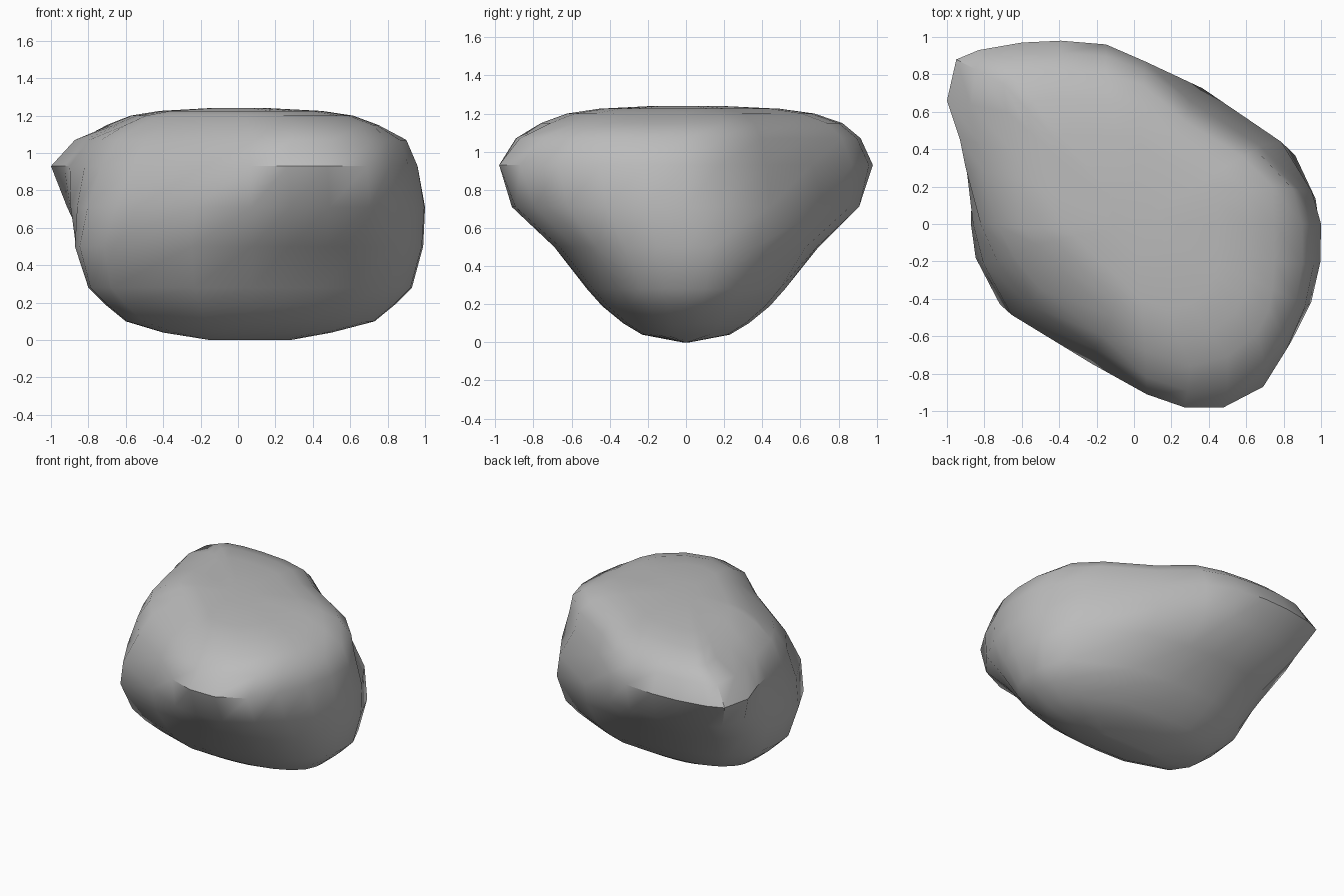
import bpy, bmesh, math

cube = bpy.data.objects.get("Cube")
if cube:
    bpy.data.objects.remove(cube, do_unlink=True)

# Sharp rim of the boulder, seen from above, counter-clockwise
OUTLINE = [(1, 0), (.92, .18), (.7, .42), (.31, .66), (.06, .87), (-.15, .96),
           (-.39, .98), (-.6, .97), (-.83, .93), (-.95, .88), (-1, .66),
           (-.93, .45), (-.9, .3), (-.82, 0), (-.73, -.2), (-.56, -.43),
           (-.2, -.67), (.07, -.91), (.28, -.98), (.5, -.98), (.72, -.87),
           (.85, -.67), (.95, -.45), (1, -.22)]

# Edge of the flat top, matching the rim point by point
TOP_EDGE = [(.75, 0), (.74, .2), (.58, .36), (.27, .55), (.05, .74), (-.15, .8),
            (-.37, .82), (-.53, .82), (-.65, .8), (-.7, .75), (-.68, .6),
            (-.66, .4), (-.64, .25), (-.6, -.02), (-.52, -.11), (-.4, -.23),
            (-.12, -.49), (.06, -.68), (.3, -.76), (.5, -.71), (.66, -.58),
            (.72, -.46), (.74, -.35), (.75, -.2)]

# Underside: height, reach to -x, reach to +x, half depth in y
UNDERSIDE = [(0, .15, .28, .02), (.04, .4, .5, .23), (.1, .6, .73, .33),
             (.19, .71, .84, .44), (.28, .8, .93, .52), (.5, .9, .99, .7),
             (.71, .96, 1, .92), (.93, 1, .96, .98)]
# Crown of the boulder: height, scale of the top edge
CROWN = [(1.15, 1), (1.2, .82), (1.225, .6), (1.24, .22)]
RIM = .93
ROUND_BELOW = .52
POWER = 2.5


def lerp(a, b, t):
    return tuple(p + (q - p) * t for p, q in zip(a, b))


def rounded(x, y):
    """Point on a blocky unit oval in the same direction."""
    r = (abs(x) ** POWER + abs(y) ** POWER) ** (1 / POWER)
    return x / r, y / r


def underside_ring(z, left, right, depth):
    """The slanted rim turns into a blocky oval further down."""
    t = min(1, (RIM - z) / ROUND_BELOW)
    ring = []
    for x, y in OUTLINE:
        px, py = lerp((x, y / .98), rounded(x, y), t)
        ring.append((px * (right if px > 0 else left), py * depth, z))
    return ring


# Stone colour
stone = bpy.data.materials.new("stone grey")
stone.use_nodes = True
grey = (.5, .5, .5, 1)
stone.diffuse_color = grey
stone.node_tree.nodes["Principled BSDF"].inputs["Base Color"].default_value = grey

# Underside, shoulder and crown sections
sections = [underside_ring(*level) for level in UNDERSIDE]
shoulder = [lerp(p, q, .4) + (1.07,) for p, q in zip(OUTLINE, TOP_EDGE)]
sections.append(shoulder)
for z, scale in CROWN:
    sections.append([(x * scale, y * scale, z) for x, y in TOP_EDGE])

# Boulder body: stacked sections joined by quads, capped at both ends
bm = bmesh.new()
rings = [[bm.verts.new(p) for p in section] for section in sections]
count = len(OUTLINE)
for low, high in zip(rings, rings[1:]):
    for i in range(count):
        j = (i + 1) % count
        bm.faces.new((low[i], low[j], high[j], high[i]))
bm.faces.new(reversed(rings[0]))
bm.faces.new(rings[-1])
bmesh.ops.recalc_face_normals(bm, faces=bm.faces)

mesh = bpy.data.meshes.new("boulder")
bm.to_mesh(mesh)
bm.free()
mesh.materials.append(stone)
boulder = bpy.data.objects.new("boulder", mesh)
bpy.context.collection.objects.link(boulder)

# Smooth faces with a crisp rim
bpy.ops.object.select_all(action='DESELECT')
boulder.select_set(True)
bpy.context.view_layer.objects.active = boulder
bpy.ops.object.shade_smooth_by_angle(angle=math.radians(40))
